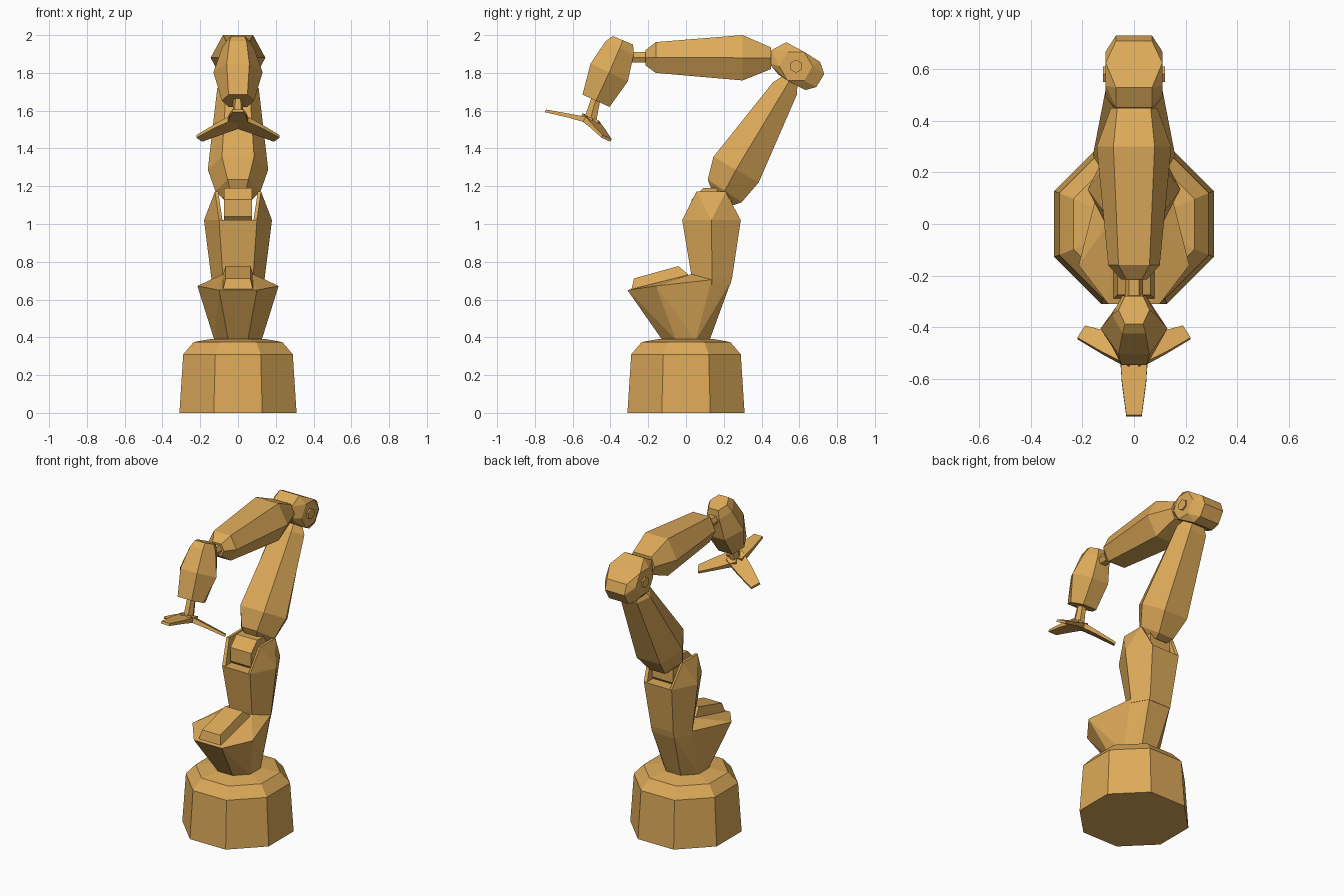
import bpy, bmesh
from math import sin, cos, pi, radians
from mathutils import Vector, Matrix

if "Cube" in bpy.data.objects:
    bpy.data.objects.remove(bpy.data.objects["Cube"])

coat = bpy.data.materials.new("ochre")
coat.diffuse_color = (0.72, 0.40, 0.10, 1)
coat.use_nodes = True
coat.node_tree.nodes["Principled BSDF"].inputs["Base Color"].default_value = coat.diffuse_color


def finish(bm, name):
    bmesh.ops.recalc_face_normals(bm, faces=bm.faces)
    me = bpy.data.meshes.new(name)
    bm.to_mesh(me)
    bm.free()
    me.materials.append(coat)
    ob = bpy.data.objects.new(name, me)
    bpy.context.collection.objects.link(ob)
    return ob


def loft(name, rings):
    """Skin a stack of equal-sized rings and cap both ends."""
    bm = bmesh.new()
    rows = [[bm.verts.new(p) for p in r] for r in rings]
    n = len(rows[0])
    for a, b in zip(rows, rows[1:]):
        for i in range(n):
            j = (i + 1) % n
            bm.faces.new((a[i], a[j], b[j], b[i]))
    bm.faces.new(rows[0])
    bm.faces.new(rows[-1])
    return finish(bm, name)


def hull(name, pts):
    bm = bmesh.new()
    for p in pts:
        bm.verts.new(p)
    res = bmesh.ops.convex_hull(bm, input=bm.verts)
    junk = [v for v in res["geom_interior"] if isinstance(v, bmesh.types.BMVert)]
    bmesh.ops.delete(bm, geom=junk, context='VERTS')
    bmesh.ops.dissolve_limit(bm, angle_limit=radians(2), verts=bm.verts, edges=bm.edges)
    return finish(bm, name)


def both(pts):
    return [(s * x, y, z) for x, y, z in pts for s in (1, -1)]


def hexring(front, back, w, wi):
    """Six-sided section between two (y, z) points: w at the sides, wi front and back."""
    (y0, z0), (y1, z1) = front, back
    ym, zm = (y0 + y1) / 2, (z0 + z1) / 2
    return [(wi, y0, z0), (w, ym, zm), (wi, y1, z1),
            (-wi, y1, z1), (-w, ym, zm), (-wi, y0, z0)]


def octring(apothem, z):
    r = apothem / cos(pi / 8)
    return [(r * cos(pi / 8 + i * pi / 4), r * sin(pi / 8 + i * pi / 4), z) for i in range(8)]


def pin(name, y, z, r, half, n, turn=0):
    """Prism lying along x."""
    return loft(name, [[(x, y + r * cos(turn + i * 2 * pi / n), z + r * sin(turn + i * 2 * pi / n))
                        for i in range(n)] for x in (-half, half)])


# Pedestal
loft("base", [octring(a, z) for a, z in
              ((0.31, 0), (0.29, 0.31), (0.235, 0.375), (0.14, 0.392))])

# Turret with wedge on its sloping top
hull("turret", octring(0.125, 0.385) + both([
    (0.10, -0.31, 0.65), (0.215, -0.16, 0.672), (0.14, 0.135, 0.705),
    (0.08, 0.24, 0.70), (0.08, 0.03, 0.735)]))
hull("turret_block", both([
    (0.08, -0.29, 0.65), (0.065, -0.275, 0.712), (0.065, -0.04, 0.777),
    (0.08, 0.01, 0.735), (0.08, 0.01, 0.68)]))

# Shoulder column with two fork prongs
loft("shoulder_column", [
    hexring((0.04, 0.68), (0.235, 0.68), 0.137, 0.08),
    hexring((0.03, 0.72), (0.245, 0.72), 0.142, 0.08),
    hexring((-0.02, 1.02), (0.29, 1.02), 0.18, 0.10)])
for s, side in ((1, "right"), (-1, "left")):
    hull("fork_prong_" + side, [(s * x, y, z) for x, y, z in (
        (0.10, -0.02, 1.02), (0.18, 0.135, 1.02), (0.10, 0.29, 1.02),
        (0.082, -0.01, 1.02), (0.082, 0.28, 1.02),
        (0.122, 0.055, 1.172), (0.122, 0.21, 1.172),
        (0.105, 0.06, 1.172), (0.105, 0.205, 1.172))])
pin("shoulder_pivot", 0.135, 1.085, 0.115, 0.075, 8, pi / 8)

# Lower arm
loft("lower_arm", [
    hexring((0.14, 1.17), (0.25, 1.10), 0.08, 0.04),
    hexring((0.115, 1.235), (0.295, 1.115), 0.12, 0.055),
    hexring((0.145, 1.355), (0.385, 1.22), 0.16, 0.085),
    hexring((0.46, 1.75), (0.587, 1.685), 0.11, 0.06),
    hexring((0.505, 1.78), (0.59, 1.735), 0.08, 0.045)])

# Elbow housing and pin
profile = [(0.452, 1.92), (0.53, 1.962), (0.71, 1.858), (0.732, 1.794),
           (0.69, 1.725), (0.632, 1.709), (0.49, 1.79), (0.44, 1.85)]
boss = [(0.11, 0.582 + 0.088 * cos(i * pi / 3), 1.835 + 0.088 * sin(i * pi / 3)) for i in range(6)]
hull("elbow", both([(0.07, y, z) for y, z in profile] + boss))
pin("elbow_pin", 0.582, 1.835, 0.035, 0.12, 6, pi / 6)

# Upper arm and wrist neck
loft("upper_arm", [
    hexring((-0.215, 1.92), (-0.215, 1.84), 0.05, 0.03),
    hexring((-0.16, 1.963), (-0.16, 1.80), 0.10, 0.06),
    hexring((0.30, 2.0), (0.30, 1.76), 0.145, 0.08),
    hexring((0.45, 1.935), (0.45, 1.82), 0.09, 0.065)])
loft("wrist_neck", [hexring((y, 1.91), (y, 1.855), 0.035, 0.02) for y in (-0.32, -0.2)])

# Hand body and stem
loft("hand_body", [
    hexring((-0.548, 1.685), (-0.405, 1.62), 0.085, 0.05),
    hexring((-0.505, 1.85), (-0.308, 1.755), 0.13, 0.06),
    hexring((-0.425, 1.968), (-0.277, 1.895), 0.085, 0.045),
    hexring((-0.388, 1.995), (-0.28, 1.95), 0.06, 0.035)])
loft("claw_stem", [
    hexring((-0.50, 1.67), (-0.455, 1.65), 0.025, 0.014),
    hexring((-0.535, 1.57), (-0.475, 1.545), 0.03, 0.016)])

# Three drooping claw fingers around the hand axis
axis = Vector((0, 0.41, 0.91)).normalized()
forward = Vector((0, -axis.z, axis.y))
hub = Vector((0, -0.50, 1.565))
for k in range(3):
    rot = Matrix.Rotation(k * 2 * pi / 3, 3, axis)
    f = rot @ forward
    side = axis.cross(f)
    rings = []
    for r, drop, hw, t in ((-0.01, 0, 0.055, 0.035), (0.11, 0.03, 0.047, 0.022),
                           (0.237, 0.062, 0.03, 0.015)):
        c = hub + f * r - axis * drop
        rings.append([c + side * hw, c - side * hw,
                      c - side * hw - axis * t, c + side * hw - axis * t])
    loft("claw_finger_%d" % (k + 1), rings)
